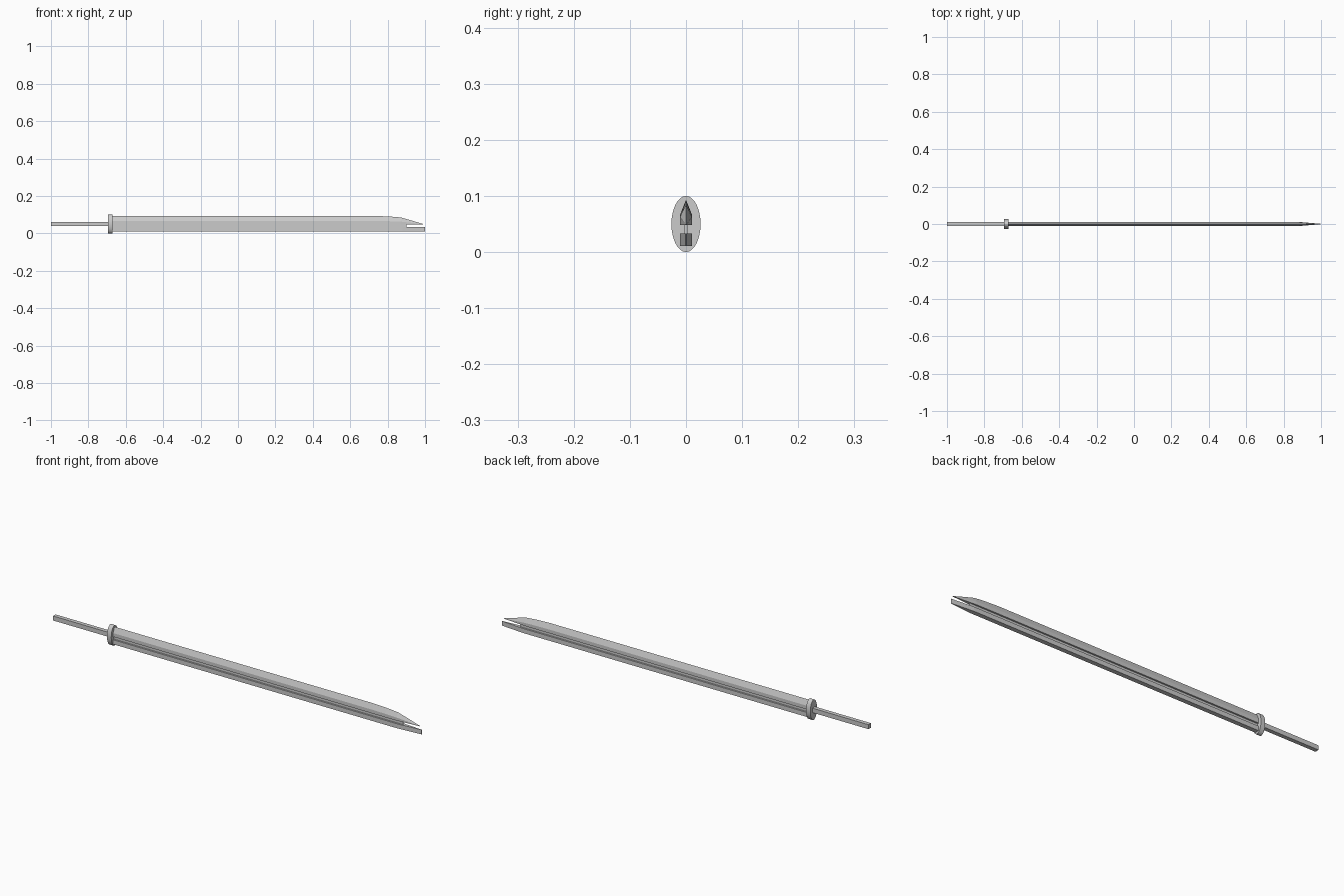
import bpy, bmesh, math

if "Cube" in bpy.data.objects:
    bpy.data.objects.remove(bpy.data.objects["Cube"])


def loft(name, sections):
    """Skin a list of closed cross-sections and cap both ends."""
    bm = bmesh.new()
    rings = [[bm.verts.new(p) for p in s] for s in sections]
    n = len(rings[0])
    for a, b in zip(rings, rings[1:]):
        for i in range(n):
            j = (i + 1) % n
            bm.faces.new((a[i], a[j], b[j], b[i]))
    bm.faces.new(rings[0])
    bm.faces.new(rings[-1])
    bmesh.ops.recalc_face_normals(bm, faces=bm.faces)
    mesh = bpy.data.meshes.new(name)
    bm.to_mesh(mesh)
    bm.free()
    obj = bpy.data.objects.new(name, mesh)
    bpy.context.collection.objects.link(obj)
    return obj


def rect(x, hw, z0, z1):
    return [(x, -hw, z0), (x, hw, z0), (x, hw, z1), (x, -hw, z1)]


def edge_section(x, hw, z0, z1):
    """Flat-backed wedge with its sharp edge on top."""
    zs = z0 + (z1 - z0) * 0.4
    return [(x, -hw, z0), (x, hw, z0), (x, hw, zs), (x, 0, z1), (x, -hw, zs)]


ROOT = -0.68

# Upper cutting half, curving down to a point
stations = [(ROOT, 0.011, 0.093), (0.74, 0.011, 0.093), (0.81, 0.011, 0.090),
            (0.87, 0.0105, 0.085), (0.93, 0.006, 0.068), (0.99, 0.0008, 0.050)]
loft("upper_blade", [edge_section(x, hw, 0.048, top) for x, hw, top in stations])

# Lower bar, thinning to an upright edge
bar = [(ROOT, 0.011), (0.88, 0.011), (0.94, 0.006), (1.0, 0.001)]
loft("lower_blade", [rect(x, hw, 0.011, 0.033) for x, hw in bar])

# Thin web joining the two halves, stopping short to leave the split tip
loft("blade_web", [rect(x, 0.003, 0.031, 0.050) for x in (ROOT, 0.90)])

# Square handle
loft("handle", [rect(x, 0.010, 0.040, 0.062) for x in (-1.0, ROOT)])

# Oval guard
N = 32
guard = loft("guard", [[(x, 0.026 * math.cos(2 * math.pi * i / N),
                         0.05 + 0.05 * math.sin(2 * math.pi * i / N))
                        for i in range(N)] for x in (-0.695, -0.672)])
bpy.context.view_layer.objects.active = guard
guard.select_set(True)
bpy.ops.object.shade_smooth_by_angle(angle=math.radians(30))
